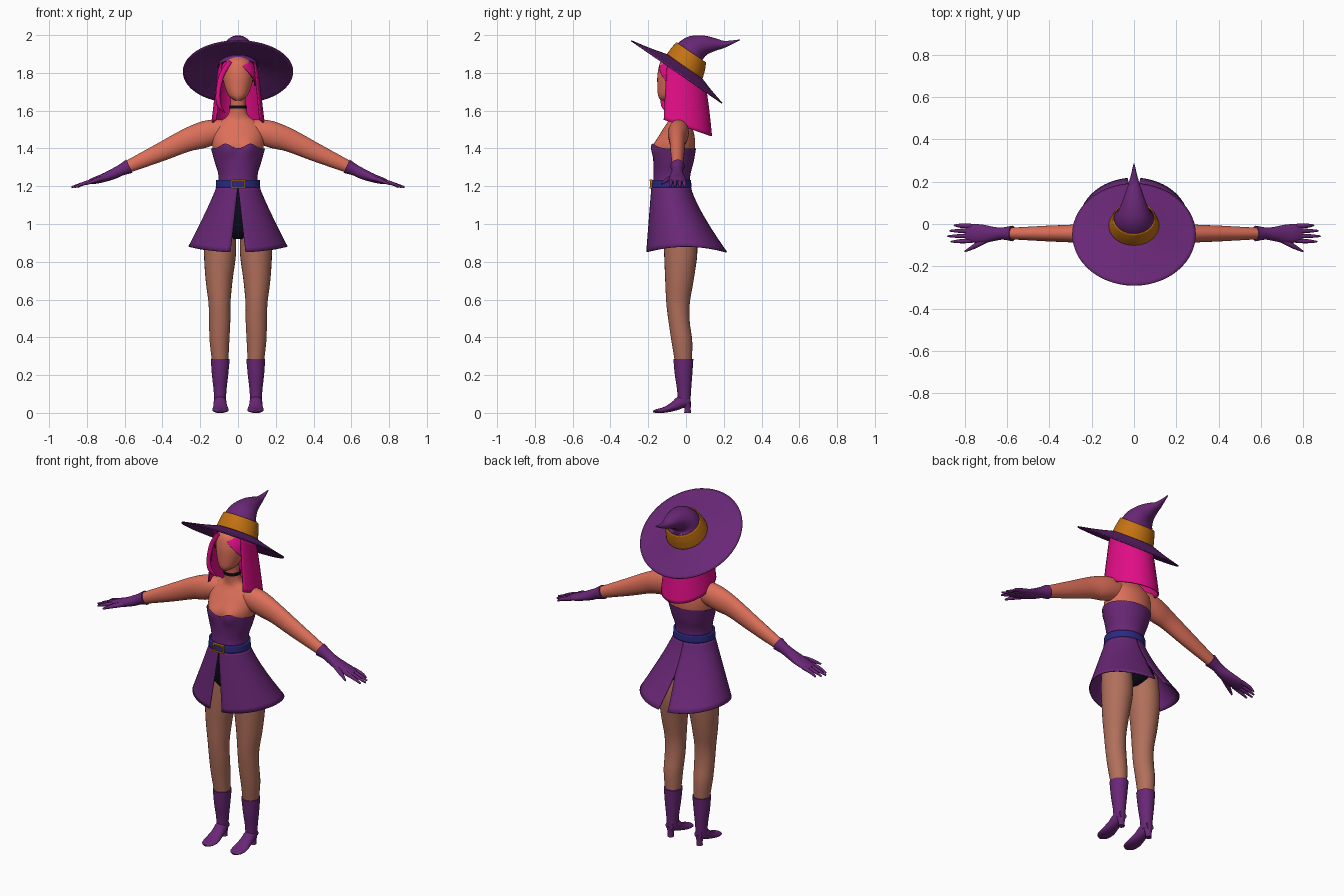
import bpy, bmesh
from math import sin, cos, pi, exp, radians
from mathutils import Vector

if "Cube" in bpy.data.objects:
    bpy.data.objects.remove(bpy.data.objects["Cube"])

X, Y, Z = Vector((1, 0, 0)), Vector((0, 1, 0)), Vector((0, 0, 1))


def material(name, *rgb):
    m = bpy.data.materials.new(name)
    m.use_nodes = True
    m.diffuse_color = (*rgb, 1)
    m.node_tree.nodes["Principled BSDF"].inputs["Base Color"].default_value = (*rgb, 1)
    return m


purple = material("purple cloth", .14, .02, .18)
skin = material("skin", .72, .16, .1)
stocking = material("tan stocking", .44, .16, .105)
pink = material("pink hair", .75, .004, .24)
gold = material("gold", .55, .17, .006)
blue = material("blue belt", .025, .022, .22)
black = material("black cloth", .004, .004, .012)


def finish(name, bm, mat, thick=0.0):
    bmesh.ops.recalc_face_normals(bm, faces=bm.faces[:])
    mesh = bpy.data.meshes.new(name)
    bm.to_mesh(mesh)
    bm.free()
    mesh.materials.append(mat)
    ob = bpy.data.objects.new(name, mesh)
    bpy.context.collection.objects.link(ob)
    if thick:
        mod = ob.modifiers.new("thickness", 'SOLIDIFY')
        mod.thickness = thick
        mod.offset = 0
    bpy.ops.object.select_all(action='DESELECT')
    ob.select_set(True)
    bpy.context.view_layer.objects.active = ob
    bpy.ops.object.shade_smooth_by_angle(angle=radians(50))
    return ob


def spline(rows, steps):
    """Smooth interpolation through the given rows."""
    out = []
    last = len(rows) - 1
    for i in range(last):
        a, b, c, d = (rows[max(0, min(last, i + k))] for k in (-1, 0, 1, 2))
        for s in range(steps):
            t = s / steps
            out.append([q + t * (r - p + t * (2 * p - 5 * q + 4 * r - w
                        + t * (3 * (q - r) + w - p))) / 2
                        for p, q, r, w in zip(a, b, c, d)] if 0 < t else list(b))
    return out + [list(rows[-1])]


def tube(name, rows, mat, side=X, axis=None, n=28, steps=4, caps=True, warp=None, thick=0.0):
    """Loft ellipses; each row is centre x, y, z, side radius, other radius."""
    rows = spline(rows, steps)
    bm = bmesh.new()
    rings = []
    for i, (x, y, z, ra, rb) in enumerate(rows):
        before, after = rows[max(i - 1, 0)], rows[min(i + 1, len(rows) - 1)]
        t = axis or (Vector(after[:3]) - Vector(before[:3])).normalized()
        v = t.cross(side).normalized()
        u = v.cross(t)
        ring = []
        for k in range(n):
            a = 2 * pi * k / n
            p = Vector((x, y, z)) + u * ra * cos(a) + v * rb * sin(a)
            ring.append(bm.verts.new(warp(p) if warp else p))
        rings.append(ring)
    for p, q in zip(rings, rings[1:]):
        for k in range(n):
            j = (k + 1) % n
            bm.faces.new((p[k], p[j], q[j], q[k]))
    if caps:
        bm.faces.new(rings[0])
        bm.faces.new(rings[-1])
    return finish(name, bm, mat, thick)


def sheet(name, f, mat, nu=24, nv=14, thick=.006):
    """Grid surface from a function of u and v."""
    bm = bmesh.new()
    g = [[bm.verts.new(f(i / nu, j / nv)) for j in range(nv + 1)] for i in range(nu + 1)]
    for a, b in zip(g, g[1:]):
        for j in range(nv):
            bm.faces.new((a[j], b[j], b[j + 1], a[j + 1]))
    return finish(name, bm, mat, thick)


def box(name, centre, size, mat):
    bm = bmesh.new()
    bmesh.ops.create_cube(bm, size=1)
    for v in bm.verts:
        v.co = Vector(centre) + Vector(a * b for a, b in zip(v.co, size))
    return finish(name, bm, mat)


def bust(p):
    if p.y < -.07:
        p.y -= .022 * exp(-((abs(p.x) - .06) / .04) ** 2 - ((p.z - 1.4) / .045) ** 2)
    return p


def neckline(p):
    lift = max(0, min(1, (p.z - 1.34) / .06))
    if p.y < -.07:
        p.z += lift * .026 * exp(-((abs(p.x) - .065) / .035) ** 2)
    return bust(p)


# Head, neck and torso
tube("head", [(0, -.105, 1.655, .018, .03), (0, -.09, 1.68, .05, .058),
              (0, -.068, 1.74, .074, .084), (0, -.06, 1.8, .082, .09),
              (0, -.055, 1.86, .068, .078), (0, -.05, 1.89, .03, .035)], skin, axis=Z)
tube("torso", [(0, -.06, 1.35, .122, .098), (0, -.058, 1.42, .137, .106),
               (0, -.045, 1.49, .135, .085), (0, -.042, 1.54, .1, .056),
               (0, -.046, 1.57, .058, .046), (0, -.055, 1.62, .042, .042),
               (0, -.065, 1.7, .04, .042)], skin, axis=Z, n=48, warp=bust)
tube("choker", [(0, -.055, 1.612, .047, .047), (0, -.056, 1.628, .046, .047)], black, axis=Z)

# Dress, belt and shorts
tube("bodice", [(0, -.078, 1.19, .108, .098), (0, -.074, 1.26, .104, .097),
                (0, -.066, 1.33, .124, .107), (0, -.06, 1.4, .143, .113)],
     purple, axis=Z, n=64, caps=False, warp=neckline)
tube("belt", [(0, -.078, 1.192, .113, .102), (0, -.078, 1.234, .111, .1)],
     blue, axis=Z, n=40, caps=False, thick=.01)
for s in (-1, 1):
    box("buckle_side", (s * .032, -.184, 1.212), (.008, .014, .046), gold)
    box("buckle_bar", (0, -.186, 1.212 + s * .02), (.07, .014, .007), gold)
tube("shorts", [(0, -.075, 1.19, .098, .085), (0, -.055, 1.08, .135, .1),
                (0, -.04, 1.0, .165, .1), (0, -.035, .95, .1, .085),
                (0, -.035, .92, .03, .06)], black, axis=Z)


def skirt_half(s):
    def f(u, t):
        w = .11 + .15 * t ** 1.1
        front = -.18 - .03 * t
        back = .022 + .195 * t ** 1.3
        start = .04 * t / w
        end = pi - .03 * max(0, t - .5) * 2 / w
        a = start + (end - start) * u
        mid, half = (front + back) / 2, (back - front) / 2
        return (s * w * sin(a), mid - half * cos(a), 1.2 - t * (.32 + .03 * cos(a) ** 2))
    return f


# Hat
tilt = Vector((0, .566, .824))
tube("hat_brim", [(0, -.05, 1.805, .292, .292), (0, -.03, 1.817, .2, .2),
                  (0, -.008, 1.834, .108, .108)], purple, axis=tilt, n=56, caps=False, thick=.006)
tube("hat_crown", [(0, -.008, 1.83, .11, .106), (0, .03, 1.912, .09, .084),
                   (0, .085, 1.943, .064, .058), (0, .145, 1.95, .042, .037),
                   (0, .205, 1.952, .022, .018), (0, .285, 1.975, .002, .002)],
     purple, n=36)
tube("hat_band", [(0, -.008, 1.832, .117, .112), (0, .011, 1.872, .108, .104),
                  (0, .028, 1.908, .097, .092)], gold, axis=tilt, n=40, caps=False, thick=.006)


# Hair
def curtain(u, v):
    a = radians(125) * (2 * u - 1)
    w = .105 + .035 * v
    y = -.025 + (.125 + .035 * v ** .7) * cos(a)
    top = 1.825 - .69 * (-.025 + .125 * cos(a) + .05)
    low = 1.52 - .055 * cos(a)
    return (w * sin(a), y, top + (low - top) * v)


def fringe(s, top, bottom):
    def f(u, v):
        el = radians(70 - 88 * v)
        first = top + (bottom - top) * v
        a = radians(first + (115 - first) * u)
        return (s * .1 * cos(el) * sin(a), -.05 - .107 * cos(el) * cos(a), 1.77 + .122 * sin(el))
    return f


sheet("back_hair", curtain, pink, nu=40)
sheet("left_fringe", fringe(1, -25, 72), pink)
sheet("right_fringe", fringe(-1, 25, 80), pink)
tube("hair_strand", [(-.04, -.125, 1.86, .012, .006), (-.085, -.122, 1.79, .014, .008),
                     (-.105, -.125, 1.7, .012, .01), (-.1, -.12, 1.63, .012, .012),
                     (-.07, -.1, 1.59, .002, .002)], pink, n=12)

# Paired parts
for s, word in ((1, "left_"), (-1, "right_")):
    def limb(name, rows, mat, **kw):
        return tube(word + name, [(s * r[0], *r[1:]) for r in rows], mat, **kw)

    sheet(word + "skirt", skirt_half(s), purple, nu=32)
    limb("arm", [(.07, -.04, 1.492, .05, .06), (.14, -.04, 1.484, .055, .068),
                 (.2, -.042, 1.467, .053, .069), (.28, -.045, 1.44, .043, .06),
                 (.41, -.045, 1.38, .037, .049), (.59, -.045, 1.3, .027, .032)], skin, side=Y)
    limb("glove", [(.575, -.045, 1.306, .037, .039), (.62, -.045, 1.285, .029, .03),
                   (.66, -.047, 1.265, .033, .028), (.71, -.047, 1.245, .043, .023),
                   (.76, -.044, 1.23, .044, .018), (.795, -.043, 1.22, .037, .01)],
         purple, side=Y)
    for k, reach in enumerate((.85, .872, .882, .865)):
        y = -.01 - .023 * k
        tip = y * 1.12 + .005
        limb("finger", [(.765, y, 1.228, .011, .012), (.82, (y + tip) / 2, 1.213, .01, .01),
                        (reach, tip, 1.195, .004, .005)], purple, side=Y, n=10)
    limb("thumb", [(.69, -.07, 1.248, .014, .014), (.75, -.103, 1.232, .012, .012),
                   (.8, -.13, 1.212, .004, .005)], purple, side=Y, n=10)

    limb("leg", [(.093, -.035, 1.0, .08, .085), (.095, -.028, .85, .085, .088),
                 (.1, -.035, .7, .071, .075), (.098, -.042, .58, .058, .062),
                 (.097, -.036, .48, .056, .056), (.098, -.022, .38, .052, .055),
                 (.094, -.013, .26, .042, .044)], stocking, axis=Z)
    limb("boot_shaft", [(.094, -.014, .285, .05, .053), (.095, -.013, .2, .043, .046),
                        (.095, -.01, .12, .034, .037), (.095, -.01, .05, .03, .033)],
         purple, axis=Z)
    limb("boot_foot", [(.095, .022, .065, .024, .022), (.095, -.02, .06, .033, .034),
                       (.094, -.06, .037, .036, .026), (.093, -.11, .017, .043, .016),
                       (.093, -.155, .01, .035, .01), (.093, -.174, .007, .012, .005)],
         purple)
    limb("boot_heel", [(.095, .002, .06, .027, .025), (.095, .008, .025, .018, .017),
                       (.095, .008, 0, .018, .018)], purple, axis=Z, n=16)
